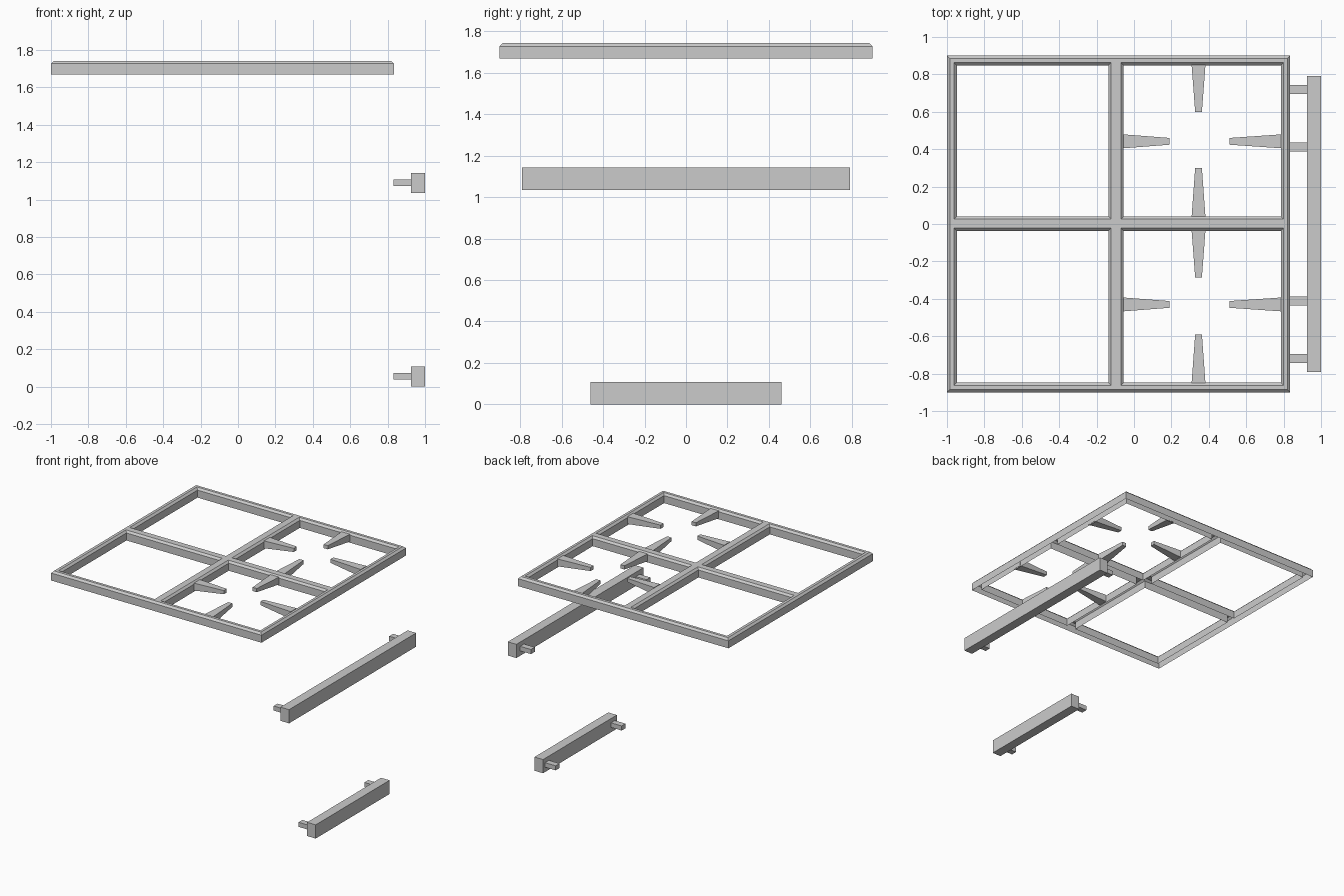
import bpy, bmesh

if "Cube" in bpy.data.objects:
    bpy.data.objects.remove(bpy.data.objects["Cube"])

Z0, Z1, Z2 = 1.668, 1.727, 1.742   # grate underside, chamfer start, top
C = 0.015                          # chamfer width


def finish(name, bm):
    bmesh.ops.remove_doubles(bm, verts=bm.verts, dist=0.0005)
    me = bpy.data.meshes.new(name)
    bm.to_mesh(me)
    bm.free()
    ob = bpy.data.objects.new(name, me)
    bpy.context.collection.objects.link(ob)
    return ob


def box(name, x, y, z):
    bpy.ops.mesh.primitive_cube_add(size=1, location=[sum(r) / 2 for r in (x, y, z)])
    ob = bpy.context.object
    ob.name = name
    ob.scale = [r[1] - r[0] for r in (x, y, z)]
    return ob


# Grate frame: folded shell with four windows, chamfered rims, open underneath
bm = bmesh.new()
outer = (-1.0, 0.835, -0.9, 0.9)
win_x = [(-0.947, -0.137), (-0.055, 0.785)]
win_y = [(-0.848, -0.037), (0.041, 0.848)]


def face(pts):
    return bm.faces.new([bm.verts.new(p) for p in pts])


def rect(r, z, grow):
    a, b, c, d = r[0] - grow, r[1] + grow, r[2] - grow, r[3] + grow
    return [(a, c, z), (b, c, z), (b, d, z), (a, d, z)]


def rim(r, grow):
    loops = [rect(r, Z0, 0), rect(r, Z1, 0), rect(r, Z2, grow)]
    for lo, hi in zip(loops, loops[1:]):
        for i in range(4):
            j = (i + 1) % 4
            quad = [lo[i], lo[j], hi[j], hi[i]]
            face(quad if grow < 0 else quad[::-1])


rim(outer, -C)
for wx in win_x:
    for wy in win_y:
        rim(wx + wy, C)


def cuts(lo, hi, wins):
    return [lo + C] + [v for a, b in wins for v in (a - C, b + C)] + [hi - C]


xs, ys = cuts(outer[0], outer[1], win_x), cuts(outer[2], outer[3], win_y)
for i in range(5):
    for j in range(5):
        if not (i % 2 and j % 2):
            face(rect((xs[i], xs[i + 1], ys[j], ys[j + 1]), Z2, 0))
bmesh.ops.remove_doubles(bm, verts=bm.verts, dist=0.0005)
bmesh.ops.dissolve_limit(bm, angle_limit=0.01, verts=bm.verts, edges=bm.edges)
finish("grate_frame", bm)


# Pan support fingers: taper in width and depth toward the burner centre
def finger(name, base, tip):
    bm = bmesh.new()
    dx, dy = tip[0] - base[0], tip[1] - base[1]
    length = (dx * dx + dy * dy) ** 0.5
    nx, ny = -dy / length, dx / length
    rings = []
    for p, w, zb in ((base, 0.037, 1.676), (tip, 0.018, 1.705)):
        rings.append([bm.verts.new((p[0] + nx * s * w, p[1] + ny * s * w, z))
                      for s, z in ((-1, zb), (1, zb), (1, 1.734), (-1, 1.734))])
    a, b = rings
    bm.faces.new(a[::-1])
    bm.faces.new(b)
    for i in range(4):
        j = (i + 1) % 4
        bm.faces.new((a[i], a[j], b[j], b[i]))
    bmesh.ops.recalc_face_normals(bm, faces=bm.faces)
    finish(name, bm)


cx = 0.345
for side, cy, (y0, y1) in (("front", -0.43, win_y[0]), ("back", 0.442, win_y[1])):
    finger(side + "_finger_left", (-0.057, cy), (0.19, cy))
    finger(side + "_finger_right", (0.787, cy), (0.51, cy))
    finger(side + "_finger_near", (cx, y0 - 0.002), (cx, y0 + 0.258))
    finger(side + "_finger_far", (cx, y1 + 0.002), (cx, y1 - 0.248))

# Door handles: a bar on two short posts each
for name, half, z, post in (("upper_handle", 0.792, 1.035, 0.72),
                            ("lower_handle", 0.46, 0.0, 0.411)):
    box(name + "_bar", (0.925, 1.0), (-half, half), (z, z + 0.108))
    for side, s in (("front", -1), ("back", 1)):
        box(f"{name}_{side}_post", (0.832, 0.926),
            (s * post - 0.024, s * post + 0.024), (z + 0.038, z + 0.074))
